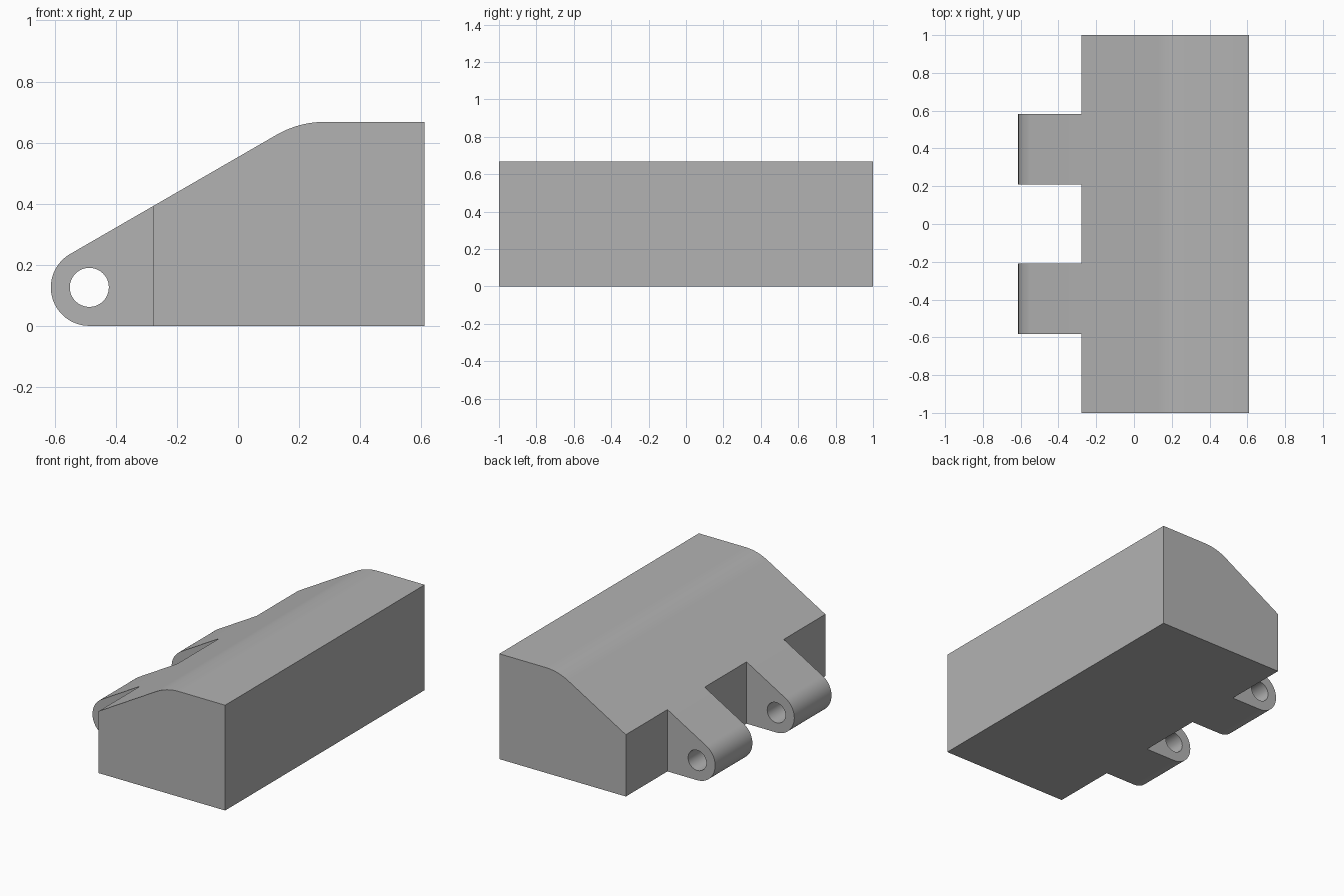
import bpy
import bmesh
from math import sin, cos, radians, tan
from mathutils import Matrix, Vector

cube = bpy.data.objects.get("Cube")
if cube:
    bpy.data.objects.remove(cube, do_unlink=True)

# Main sizes
HALF_LEN = 1.0
RIGHT, TOP, STEP = 0.61, 0.668, -0.278
PIN_X, EAR_R, HOLE_R = -0.487, 0.126, 0.064
EAR_IN, EAR_OUT = 0.21, 0.583
SLOPE, FILLET_R = radians(30), 0.317

grey = bpy.data.materials.new("plain grey")
grey.use_nodes = True
colour = (0.45, 0.45, 0.45, 1)
grey.diffuse_color = colour
grey.node_tree.nodes["Principled BSDF"].inputs["Base Color"].default_value = colour


def add_object(name, bm):
    bmesh.ops.recalc_face_normals(bm, faces=bm.faces)
    mesh = bpy.data.meshes.new(name)
    bm.to_mesh(mesh)
    bm.free()
    mesh.materials.append(grey)
    obj = bpy.data.objects.new(name, mesh)
    bpy.context.collection.objects.link(obj)
    return obj


def arc(cx, cz, r, start, end, steps):
    angles = [start + (end - start) * i / steps for i in range(steps + 1)]
    return [(cx + r * cos(a), cz + r * sin(a)) for a in angles]


def box(name, x0, x1, y0, y1):
    bm = bmesh.new()
    bmesh.ops.create_cube(bm, size=1)
    bmesh.ops.scale(bm, verts=bm.verts, vec=(x1 - x0, y1 - y0, 2))
    bmesh.ops.translate(bm, verts=bm.verts, vec=((x0 + x1) / 2, (y0 + y1) / 2, 0.4))
    return add_object(name, bm)


# Side profile: round ear end, straight slope, filleted top, square back
tangent_x = PIN_X - EAR_R * sin(SLOPE)
tangent_z = EAR_R + EAR_R * cos(SLOPE)
corner_x = tangent_x + (TOP - tangent_z) / tan(SLOPE)
fillet_x = corner_x + FILLET_R * tan(SLOPE / 2)
profile = arc(PIN_X, EAR_R, EAR_R, radians(270), radians(90) + SLOPE, 28)
profile += arc(fillet_x, TOP - FILLET_R, FILLET_R, radians(90) + SLOPE, radians(90), 10)
profile += [(RIGHT, TOP), (RIGHT, 0)]

bm = bmesh.new()
face = bm.faces.new([bm.verts.new((x, -HALF_LEN, z)) for x, z in profile])
side = bmesh.ops.extrude_face_region(bm, geom=[face])["geom"]
bmesh.ops.translate(bm, vec=Vector((0, 2 * HALF_LEN, 0)),
                    verts=[v for v in side if isinstance(v, bmesh.types.BMVert)])
body = add_object("hinge_block", bm)

# Gaps beside and between the two ears
cutters = [box("gap_cutter", -1, STEP, y0, y1) for y0, y1 in
           ((-1.2, -EAR_OUT), (-EAR_IN, EAR_IN), (EAR_OUT, 1.2))]

# Pin hole through both ears
bm = bmesh.new()
bmesh.ops.create_cone(bm, cap_ends=True, segments=48, radius1=HOLE_R, radius2=HOLE_R, depth=1.6,
                      matrix=Matrix.Translation((PIN_X, 0, EAR_R)) @ Matrix.Rotation(radians(90), 4, "X"))
cutters.append(add_object("pin_hole_cutter", bm))

bpy.ops.object.select_all(action="DESELECT")
body.select_set(True)
bpy.context.view_layer.objects.active = body
for cutter in cutters:
    cutter.hide_render = True
    cut = body.modifiers.new("cut", "BOOLEAN")
    cut.operation = "DIFFERENCE"
    cut.solver = "EXACT"
    cut.object = cutter
    bpy.ops.object.modifier_apply(modifier=cut.name)
    bpy.data.objects.remove(cutter, do_unlink=True)

bpy.ops.object.shade_smooth_by_angle(angle=radians(30))
